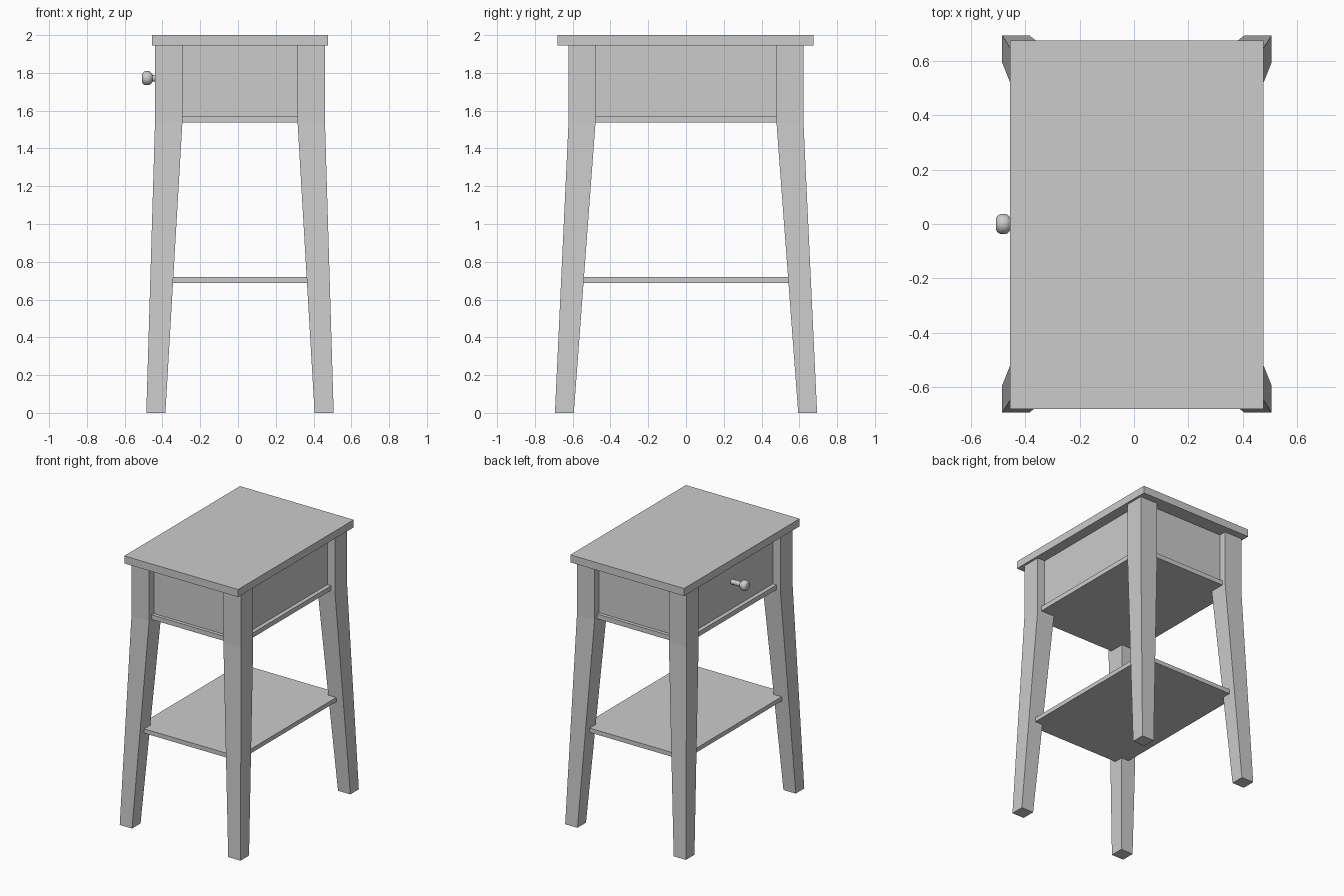
import bpy, bmesh
from math import radians
from mathutils import Matrix, Vector

cube = bpy.data.objects.get("Cube")
if cube:
    bpy.data.objects.remove(cube, do_unlink=True)

CX = 0.0105  # the table body sits slightly off centre because of the knob

paint = bpy.data.materials.new("plain_grey")
paint.use_nodes = True
paint.diffuse_color = (0.6, 0.6, 0.6, 1)
paint.node_tree.nodes["Principled BSDF"].inputs["Base Color"].default_value = (0.6, 0.6, 0.6, 1)


def finish(name, bm):
    bmesh.ops.recalc_face_normals(bm, faces=bm.faces)
    mesh = bpy.data.meshes.new(name)
    bm.to_mesh(mesh)
    bm.free()
    mesh.materials.append(paint)
    obj = bpy.data.objects.new(name, mesh)
    bpy.context.collection.objects.link(obj)
    return obj


def board(name, half_x, half_y, z0, z1, y=0):
    bm = bmesh.new()
    size = Matrix.Diagonal((2 * half_x, 2 * half_y, z1 - z0, 1))
    place = Matrix.Translation((CX, y, (z0 + z1) / 2))
    bmesh.ops.create_cube(bm, size=1, matrix=place @ size)
    return finish(name, bm)


def leg(name, sx, sy):
    # Square sections: height, inner and outer x, inner and outer y
    sections = [(0, 0.395, 0.496, 0.594, 0.694),
                (1.537, 0.305, 0.45, 0.479, 0.622),
                (1.944, 0.305, 0.45, 0.479, 0.622)]
    bm = bmesh.new()
    rings = []
    for z, xi, xo, yi, yo in sections:
        corners = [(xi, yi), (xo, yi), (xo, yo), (xi, yo)]
        rings.append([bm.verts.new((CX + sx * x, sy * y, z)) for x, y in corners])
    for low, high in zip(rings, rings[1:]):
        for i in range(4):
            j = (i + 1) % 4
            bm.faces.new((low[i], low[j], high[j], high[i]))
    bm.faces.new(rings[0])
    bm.faces.new(rings[-1])
    return finish(name, bm)


# Top, drawer case and shelves
board("table_top", 0.467, 0.678, 1.944, 2.0, y=-0.003)
board("drawer_case", 0.388, 0.567, 1.572, 1.944)
board("case_bottom", 0.418, 0.592, 1.537, 1.572)
board("lower_shelf", 0.418, 0.61, 0.687, 0.719)

# Splayed legs
for side, sx in (("left", 1), ("right", -1)):
    for end, sy in (("front", -1), ("back", 1)):
        leg(f"{end}_{side}_leg", sx, sy)

# Drawer knob: turned profile of (x, radius)
profile = [(-0.37, 0), (-0.37, 0.018), (-0.452, 0.018), (-0.457, 0.026), (-0.470, 0.037),
           (-0.492, 0.037), (-0.504, 0.029), (-0.508, 0.020), (-0.508, 0)]
bm = bmesh.new()
verts = [bm.verts.new((x, 0, 1.772 + r)) for x, r in profile]
edges = [bm.edges.new(pair) for pair in zip(verts, verts[1:])]
bmesh.ops.spin(bm, geom=verts + edges, cent=Vector((0, 0, 1.772)), axis=(1, 0, 0),
               angle=radians(360), steps=24, use_merge=True)
bmesh.ops.remove_doubles(bm, verts=bm.verts, dist=0.0005)
knob = finish("drawer_knob", bm)
bpy.ops.object.select_all(action="DESELECT")
knob.select_set(True)
bpy.context.view_layer.objects.active = knob
bpy.ops.object.shade_smooth_by_angle(angle=radians(40))
